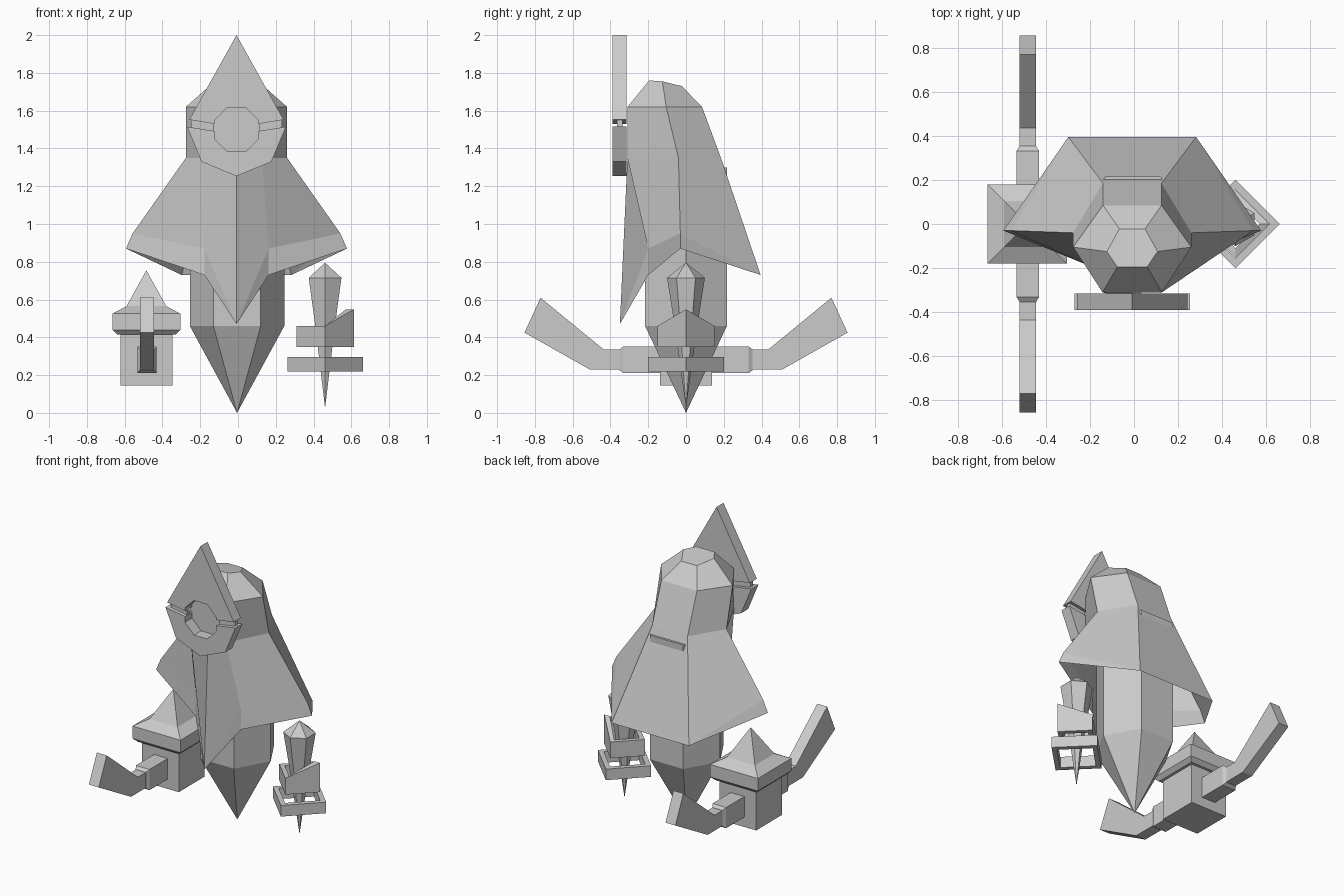
import bpy, bmesh, math

cube = bpy.data.objects.get("Cube")
if cube:
    bpy.data.objects.remove(cube, do_unlink=True)

grey = bpy.data.materials.new("plain_grey")
grey.use_nodes = True
colour = (0.6, 0.6, 0.6, 1.0)
grey.diffuse_color = colour
grey.node_tree.nodes["Principled BSDF"].inputs["Base Color"].default_value = colour


def loft(name, rings, caps=(True, True), closed=False):
    """Skin a list of equal-length point rings with flat quads."""
    bm = bmesh.new()
    vs = [[bm.verts.new(p) for p in r] for r in rings]
    n = len(rings[0])
    pairs = list(zip(vs, vs[1:]))
    if closed:
        pairs.append((vs[-1], vs[0]))
    for a, b in pairs:
        for i in range(n):
            j = (i + 1) % n
            bm.faces.new((a[i], a[j], b[j], b[i]))
    if not closed:
        for ring, cap in ((vs[0], caps[0]), (vs[-1], caps[1])):
            if cap:
                bm.faces.new(ring)
    bmesh.ops.remove_doubles(bm, verts=bm.verts[:], dist=1e-4)
    bmesh.ops.recalc_face_normals(bm, faces=bm.faces[:])
    mesh = bpy.data.meshes.new(name)
    bm.to_mesh(mesh)
    bm.free()
    mesh.materials.append(grey)
    obj = bpy.data.objects.new(name, mesh)
    bpy.context.collection.objects.link(obj)
    return obj


def ngon(cx, cy, z, r, n, start=0.0):
    """Horizontal regular polygon."""
    return [(cx + r * math.cos(start + 2 * math.pi * i / n),
             cy + r * math.sin(start + 2 * math.pi * i / n), z) for i in range(n)]


def spindle(name, cx, cy, levels, n, start=0.0):
    """Stack of (z, radius) polygons; radius 0 makes a point."""
    return loft(name, [ngon(cx, cy, z, r, n, start) for z, r in levels],
                (levels[0][1] > 0, levels[-1][1] > 0))


def square_stack(name, cx, cy, levels):
    """Stack of (z, half width) squares."""
    q = math.sqrt(2)
    return spindle(name, cx, cy, [(z, h * q) for z, h in levels], 4, math.pi / 4)


CX = -0.008

# Pointed six-sided body
spindle("body", CX + 0.003, 0, [(0, 0), (0.46, 0.25), (1.3, 0.25)], 6)


# Hooded cloak, open underneath
def cloak_ring(mid, front, side, back):
    right = [(-x, y, z) for x, y, z in (back, side, front)]
    return [(x + CX, y, z) for x, y, z in [mid, front, side, back] + right]


tip = (0, -0.35, 0.47)
back_hem = (0.29, 0.395, 0.73)
loft("hooded_cloak", [
    cloak_ring((0, -0.195, 1.76), (0.068, -0.195, 1.76), (0.115, -0.125, 1.755), (0.058, -0.022, 1.73)),
    cloak_ring((0, -0.31, 1.62), (0.135, -0.31, 1.62), (0.268, -0.105, 1.62), (0.133, 0.085, 1.62)),
    cloak_ring((0, -0.31, 1.35), (0.135, -0.31, 1.35), (0.268, -0.04, 1.35), (0.133, 0.185, 1.35)),
    cloak_ring(tip, (0.17, -0.2, 0.87), (0.55, -0.03, 0.95), back_hem),
    cloak_ring(tip, (0.17, -0.2, 0.73), (0.585, -0.03, 0.87), back_hem),
], (True, False))


# Face plate in two halves around an eight-sided hole
def plate(name, outline, y0, y1):
    return loft(name, [[(x + CX, y, z) for x, z in outline] for y in (y0, y1)])


def both_sides(half):
    """Mirror a half outline whose first point lies on the centre line."""
    return half + [(-x, z) for x, z in reversed(half) if x > 0]


plate("mask_upper", both_sides([(0, 2.0), (0.25, 1.552), (0.116, 1.53),
                                (0.116, 1.55), (0.049, 1.618)]), -0.39, -0.315)
plate("mask_lower", both_sides([(0, 1.253), (0.185, 1.33), (0.262, 1.515), (0.116, 1.492),
                                (0.116, 1.452), (0.049, 1.384)]), -0.39, -0.315)
for s, side in ((1, "left"), (-1, "right")):
    plate("mask_joint_" + side, [(s * x, z) for x, z in
          ((0.12, 1.48), (0.24, 1.50), (0.24, 1.56), (0.12, 1.54))], -0.365, -0.335)

# Boxed pot with a pointed lid
PX = -0.485
square_stack("pot_box", PX, 0, [(0.145, 0.137), (0.43, 0.137)])
square_stack("pot_lid", PX, 0, [(0.415, 0.155), (0.44, 0.18), (0.525, 0.18),
                                (0.565, 0.105), (0.755, 0)])

# Sleeves and bent arms on both ends of the pot
elbow = [(0.34, 0.335), (0.435, 0.335), (0.77, 0.61),
         (0.855, 0.425), (0.51, 0.23), (0.34, 0.23)]
for s, side in ((1, "back"), (-1, "front")):
    loft("sleeve_" + side, [
        [(PX + 0.003 + a * h, s * y, 0.281 + b * v) for a, b in ((-1, -1), (1, -1), (1, 1), (-1, 1))]
        for y, h, v in ((0.1, 0.051, 0.07), (0.332, 0.051, 0.07), (0.353, 0.038, 0.055))])
    loft("arm_" + side, [[(PX + 0.003 + dx, s * y, z) for y, z in elbow]
                         for dx in (-0.037, 0.037)])

# Six-sided hanging spike
SX = 0.461
spindle("spike", SX, 0, [(0.025, 0), (0.46, 0.06), (0.715, 0.1), (0.795, 0)], 6, math.pi / 2)


# Diamond frames around the spike
def frame(name, outer, inner, bottom, top, corner_top):
    def ring(r, low):
        pts = ngon(SX, 0, bottom if low else top, r, 4)
        if not low:
            pts[0] = (pts[0][0], pts[0][1], corner_top)
        return pts
    return loft(name, [ring(outer, True), ring(outer, False),
                       ring(inner, False), ring(inner, True)], closed=True)


frame("slanted_frame", 0.152, 0.11, 0.35, 0.46, 0.548)
frame("lower_frame", 0.2, 0.155, 0.22, 0.295, 0.295)
